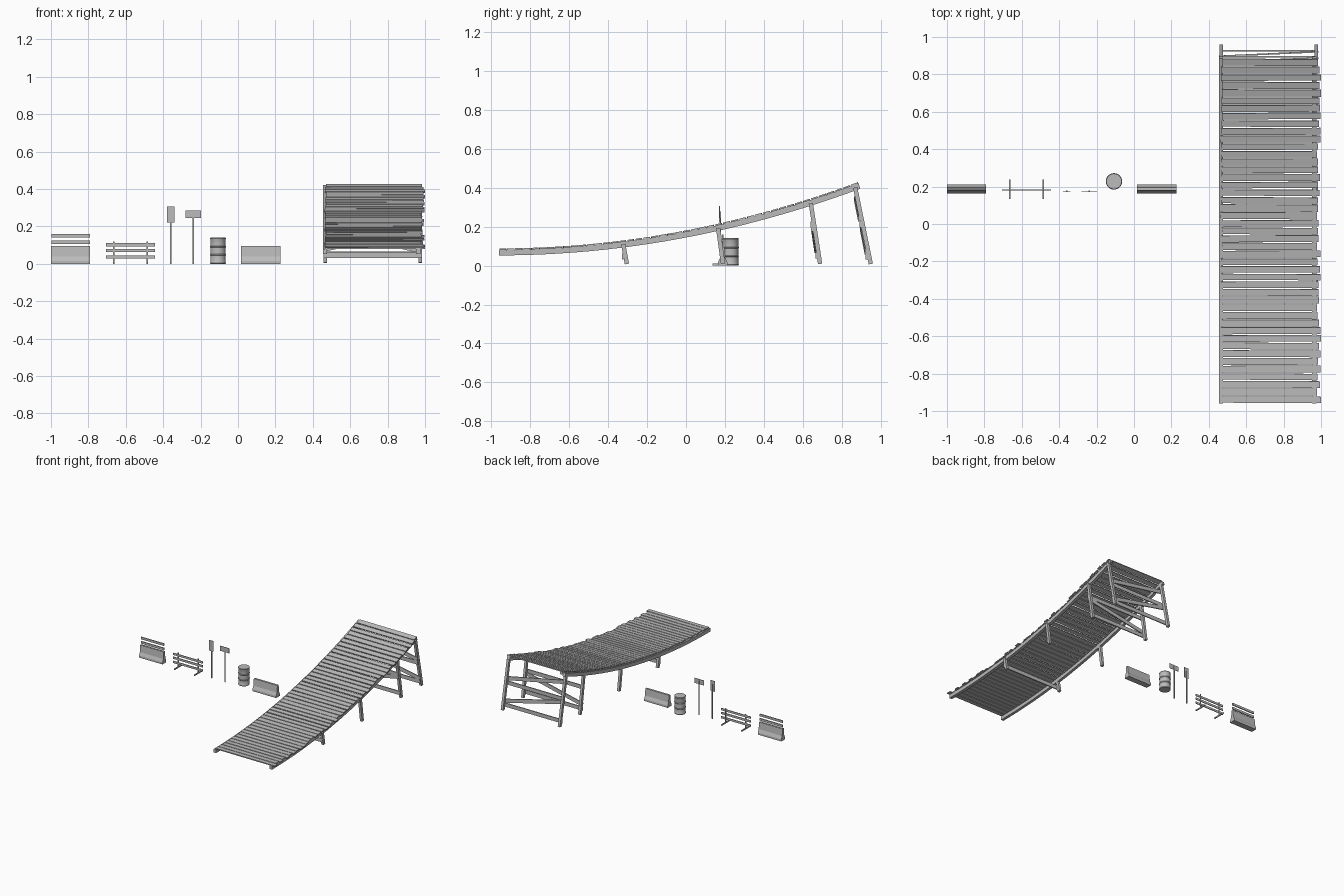
import bpy, bmesh, math, random
from mathutils import Vector, Matrix

random.seed(4)
if "Cube" in bpy.data.objects:
    bpy.data.objects.remove(bpy.data.objects["Cube"])

grey = bpy.data.materials.new("plain grey")
grey.use_nodes = True
grey.diffuse_color = (0.5, 0.5, 0.5, 1)
grey.node_tree.nodes["Principled BSDF"].inputs["Base Color"].default_value = (0.5, 0.5, 0.5, 1)


def finish(name, bm):
    bmesh.ops.recalc_face_normals(bm, faces=bm.faces)
    mesh = bpy.data.meshes.new(name)
    bm.to_mesh(mesh)
    bm.free()
    mesh.materials.append(grey)
    ob = bpy.data.objects.new(name, mesh)
    bpy.context.collection.objects.link(ob)
    return ob


def add_box(bm, centre, size, rot=Matrix.Identity(4)):
    m = Matrix.Translation(centre) @ rot @ Matrix.Diagonal((*size, 1))
    bmesh.ops.create_cube(bm, size=1, matrix=m)


def boxes(name, items):
    bm = bmesh.new()
    for centre, size in items:
        add_box(bm, centre, size)
    return finish(name, bm)


def add_beam(bm, p, q, width, depth):
    """Square-ended timber from p to q; width across, depth along y."""
    p, q = Vector(p), Vector(q)
    along = (q - p).normalized()
    side = along.cross(Vector((0, 1, 0))).normalized()
    front = side.cross(along)
    rot = Matrix((side, front, along)).transposed().to_4x4()
    add_box(bm, (p + q) / 2, (width, depth, (q - p).length), rot)


def sweep(name, rings):
    """Skin a list of equal point rings and cap both ends."""
    bm = bmesh.new()
    vs = [[bm.verts.new(c) for c in ring] for ring in rings]
    n = len(vs[0])
    for a, b in zip(vs, vs[1:]):
        for i in range(n):
            j = (i + 1) % n
            bm.faces.new((a[i], a[j], b[j], b[i]))
    bm.faces.new(vs[0])
    bm.faces.new(vs[-1])
    return finish(name, bm)


# Ramp curve, at the top of the side rails
Y0, Y1 = -0.96, 0.885


def height(y):
    return 0.08 + 0.1 * (y - Y0) ** 2


def tilt(y):
    return math.atan(0.2 * (y - Y0))


# Side rails
for name, xa, xb in (("left_rail", 0.952, 0.977), ("right_rail", 0.455, 0.477)):
    rings = []
    for i in range(25):
        y = Y0 + (Y1 - Y0) * i / 24
        a = tilt(y)
        dy, dz = math.sin(a) * 0.028, -math.cos(a) * 0.028
        z = height(y)
        rings.append([(xa, y, z), (xb, y, z), (xb, y + dy, z + dz), (xa, y + dy, z + dz)])
    sweep(name, rings)

# Deck planks, slightly uneven
bm = bmesh.new()
COUNT = 45
step = (Y1 - Y0) / COUNT
for i in range(COUNT):
    y = Y0 + step * (i + 0.5)
    right = 0.467 + random.uniform(-0.004, 0.004)
    left = random.uniform(0.978, 1.0) if i else 1.0
    rot = Matrix.Rotation(tilt(y), 4, 'X') @ Matrix.Rotation(random.uniform(-0.006, 0.006), 4, 'Z')
    add_box(bm, ((left + right) / 2, y, height(y) + 0.004),
            (left - right, step * random.uniform(0.78, 0.92), 0.008), rot)
finish("deck_planks", bm)

# Leg pairs: y at top, y at foot, z at top
XR, XL = 0.466, 0.975
frames = {"front": (-0.322, -0.303, 0.11), "middle": (0.165, 0.19, 0.19),
          "rear": (0.64, 0.688, 0.32), "end": (0.868, 0.948, 0.40)}
# Braces: z on the right leg, z on the left leg
braces = {"front": [(0.047, 0.047)], "middle": [],
          "rear": [(0.05, 0.05), (0.08, 0.19), (0.21, 0.21)],
          "end": [(0.045, 0.045), (0.19, 0.07), (0.21, 0.21), (0.34, 0.24)]}
for key, (yt, yb, zt) in frames.items():
    for side, x in (("right", XR), ("left", XL)):
        bm = bmesh.new()
        add_beam(bm, (x, yb, 0.008), (x, yt, zt), 0.02, 0.022)
        finish(f"{key}_{side}_leg", bm)
    if braces[key]:
        bm = bmesh.new()
        for za, zb in braces[key]:
            ya, yc = (yb + (yt - yb) * z / zt - 0.013 for z in (za, zb))
            add_beam(bm, (XR - 0.008, ya, za), (XL + 0.008, yc, zb), 0.03, 0.008)
        finish(f"{key}_braces", bm)

# Concrete barriers
half = [(0.024, 0), (0.024, 0.016), (0.013, 0.04), (0.008, 0.095)]
profile = half + [(-y, z) for y, z in reversed(half)]
for name, xa, xb in (("railed_barrier", -1.0, -0.79), ("plain_barrier", 0.015, 0.226)):
    sweep(name, [[(x, 0.188 + y, z) for y, z in profile] for x in (xa, xb)])
boxes("barrier_rails", [((-0.895, 0.188, z), (0.206, 0.008, 0.018)) for z in (0.115, 0.15)])

# Folding barricade
boxes("barricade_slats", [((-0.574, 0.182, z), (0.262, 0.005, 0.017)) for z in (0.037, 0.071, 0.102)])
boxes("barricade_posts", [((x, 0.187, 0.06), (0.007, 0.007, 0.12)) for x in (-0.664, -0.485)])
boxes("barricade_feet", [((x, 0.187, 0.005), (0.007, 0.104, 0.01)) for x in (-0.664, -0.485)])

# Sign posts and panels
for name, x, z, w, h in (("tall_sign", -0.36, 0.263, 0.04, 0.085),
                         ("wide_sign", -0.24, 0.265, 0.084, 0.04)):
    boxes(name + "_post", [((x, 0.177, 0.138), (0.008, 0.006, 0.276))])
    boxes(name + "_panel", [((x, 0.172, z), (w, 0.003, h))])

# Ribbed barrel
outline = [(0.041, 0), (0.043, 0.004), (0.041, 0.008), (0.041, 0.044), (0.044, 0.048),
           (0.041, 0.052), (0.041, 0.088), (0.044, 0.092), (0.041, 0.096),
           (0.041, 0.132), (0.043, 0.136), (0.041, 0.14)]
barrel = sweep("barrel", [[(-0.107 + r * math.cos(t), 0.228 + r * math.sin(t), z)
                           for t in (math.tau * k / 24 for k in range(24))] for r, z in outline])
bpy.context.view_layer.objects.active = barrel
barrel.select_set(True)
bpy.ops.object.shade_smooth_by_angle(angle=math.radians(35))
